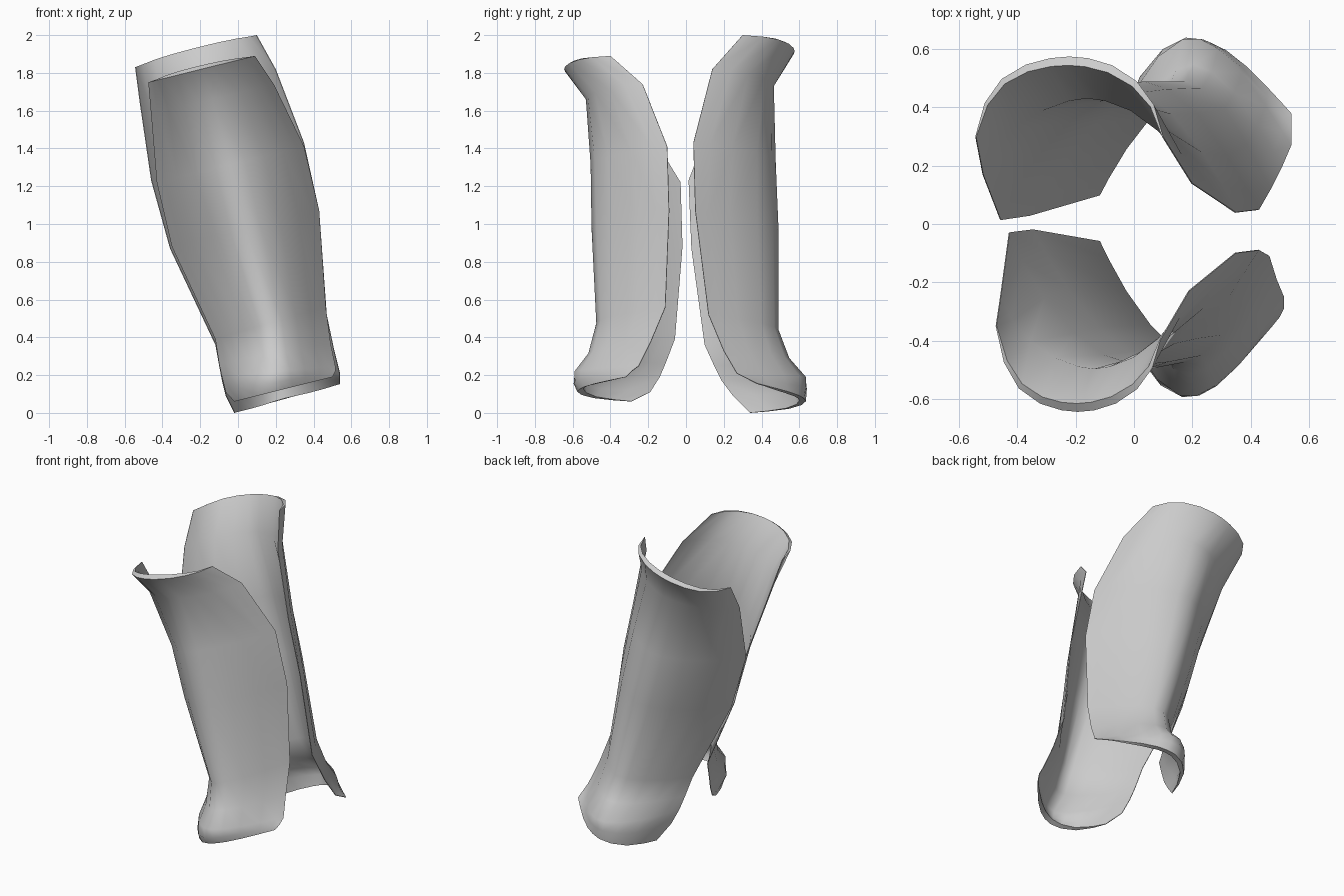
import bpy, bmesh

# cross-section profiles: position across the plate, and depth for top / middle / lip
ACROSS = (0, .05, .14, .27, .4, .5, .6, .73, .86, .95, 1)
TOP = (0, .42, .72, .9, .98, 1, .98, .89, .69, .4, 0)
MID = (0, .15, .42, .72, .93, 1, .94, .75, .42, .15, 0)
LIP = (0, .32, .69, .92, 1, .96, .86, .64, .35, .13, 0)
# blend of the three profiles for each row, top to bottom
BLEND = ((1, 0, 0), (.6, .4, 0), (.2, .8, 0), (0, 1, 0), (0, 1, 0),
         (0, .8, .2), (0, .4, .6), (0, .2, .8), (0, 0, 1))
THICK = 0.035


def guard(name, rows):
    """Curved plate: each row is left edge xyz, right edge xyz, crown y (top to bottom)."""
    bm = bmesh.new()
    grid, weights = [], []
    for (lx, ly, lz, rx, ry, rz, crown), (t, m, b) in zip(rows, BLEND):
        line = []
        for s, dt, dm, db in zip(ACROSS, TOP, MID, LIP):
            depth = t * dt + m * dm + b * db
            edge = ly + (ry - ly) * s
            line.append(bm.verts.new((lx + (rx - lx) * s,
                                      edge + (crown - edge) * depth,
                                      lz + (rz - lz) * s)))
            weights.append(max(0.1, depth))
        grid.append(line)
    for a, b in zip(grid, grid[1:]):
        for j in range(len(ACROSS) - 1):
            bm.faces.new((a[j], b[j], b[j + 1], a[j + 1]))
    # outer side faces away from the limb
    if rows[0][6] > 0:
        bmesh.ops.reverse_faces(bm, faces=bm.faces[:])
    me = bpy.data.meshes.new(name)
    bm.to_mesh(me)
    bm.free()
    ob = bpy.data.objects.new(name, me)
    bpy.context.collection.objects.link(ob)
    # thickness tapers to thin side edges
    group = ob.vertex_groups.new(name="thickness")
    for i, w in enumerate(weights):
        group.add([i], w, 'REPLACE')
    mod = ob.modifiers.new("thickness", 'SOLIDIFY')
    mod.thickness = THICK
    mod.offset = -1
    mod.vertex_group = group.name
    bpy.ops.object.select_all(action='DESELECT')
    ob.select_set(True)
    bpy.context.view_layer.objects.active = ob
    bpy.ops.object.modifier_apply(modifier=mod.name)
    bpy.ops.object.shade_smooth_by_angle(angle=0.8)
    return ob


# front plate: flared top rim, wide wings, bulged lower lip
guard("front_guard_plate", [
    (-0.475, -0.35, 1.75, 0.09, -0.40, 1.89, -0.645),
    (-0.46, -0.25, 1.58, 0.19, -0.23, 1.74, -0.53),
    (-0.43, -0.03, 1.22, 0.35, -0.10, 1.41, -0.505),
    (-0.35, -0.02, 0.88, 0.43, -0.09, 1.07, -0.50),
    (-0.12, -0.06, 0.39, 0.465, -0.11, 0.56, -0.475),
    (-0.10, -0.11, 0.26, 0.49, -0.19, 0.37, -0.52),
    (-0.085, -0.14, 0.19, 0.515, -0.25, 0.25, -0.60),
    (-0.065, -0.19, 0.11, 0.515, -0.29, 0.22, -0.60),
    (-0.02, -0.29, 0.06, 0.50, -0.32, 0.19, -0.575),
])

# back plate: same form, slightly larger
guard("back_guard_plate", [
    (-0.545, 0.30, 1.83, 0.10, 0.30, 2.00, 0.575),
    (-0.52, 0.17, 1.64, 0.20, 0.14, 1.82, 0.465),
    (-0.46, 0.015, 1.23, 0.35, 0.04, 1.43, 0.475),
    (-0.36, 0.03, 0.87, 0.43, 0.05, 1.07, 0.49),
    (-0.12, 0.10, 0.36, 0.47, 0.12, 0.52, 0.49),
    (-0.10, 0.15, 0.25, 0.51, 0.20, 0.33, 0.55),
    (-0.085, 0.19, 0.17, 0.54, 0.27, 0.21, 0.645),
    (-0.065, 0.25, 0.09, 0.54, 0.33, 0.18, 0.645),
    (-0.02, 0.34, 0.00, 0.54, 0.38, 0.155, 0.635),
])
